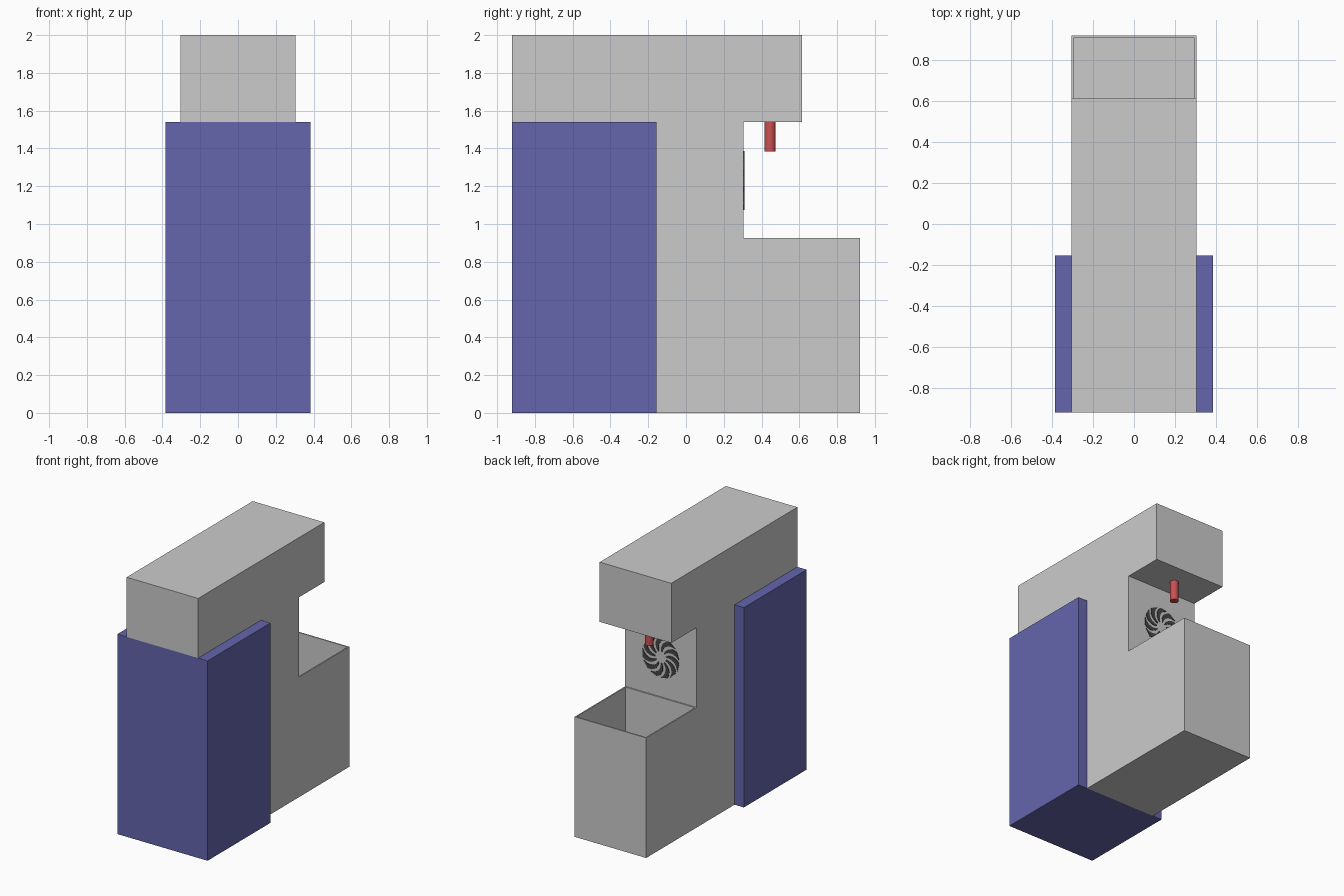
import bpy, bmesh
from math import sin, cos, pi

if "Cube" in bpy.data.objects:
    bpy.data.objects.remove(bpy.data.objects["Cube"])


def material(name, color):
    m = bpy.data.materials.new(name)
    m.diffuse_color = color
    m.use_nodes = True
    m.node_tree.nodes["Principled BSDF"].inputs["Base Color"].default_value = m.diffuse_color
    return m


def make_object(name, bm, mat=None):
    bmesh.ops.recalc_face_normals(bm, faces=bm.faces[:])
    me = bpy.data.meshes.new(name)
    bm.to_mesh(me)
    bm.free()
    ob = bpy.data.objects.new(name, me)
    bpy.context.collection.objects.link(ob)
    if mat:
        me.materials.append(mat)
    return ob


def prism(bm, points, direction):
    """Extrude a closed outline of 3D points along a direction."""
    face = bm.faces.new([bm.verts.new(p) for p in points])
    ext = bmesh.ops.extrude_face_region(bm, geom=[face])
    moved = [g for g in ext["geom"] if isinstance(g, bmesh.types.BMVert)]
    bmesh.ops.translate(bm, verts=moved, vec=direction)


def box(name, x, y0, y1, z0, z1, mat=None):
    bm = bmesh.new()
    prism(bm, [(-x, y0, z0), (-x, y1, z0), (-x, y1, z1), (-x, y0, z1)], (2 * x, 0, 0))
    return make_object(name, bm, mat)


blue = material("blue_panel", (0.13, 0.13, 0.42, 1))
red = material("red_nozzle", (0.6, 0.08, 0.08, 1))
dark = material("dark_vent", (0.06, 0.06, 0.06, 1))

# Grey housing: column, overhanging head and basin in one side profile
W = 0.305
profile = [(-0.155, 0), (0.92, 0), (0.92, 0.925), (0.305, 0.925), (0.305, 1.54),
           (0.615, 1.54), (0.615, 2), (-0.92, 2), (-0.92, 1.54), (-0.155, 1.54)]
bm = bmesh.new()
prism(bm, [(-W, y, z) for y, z in profile], (2 * W, 0, 0))
housing = make_object("housing", bm)

# Open basin with thin walls
cutter = box("basin_cutter", W - 0.01, 0.315, 0.91, 0.01, 1.2)
cutter.hide_render = True
cutter.hide_viewport = True
mod = housing.modifiers.new("basin", 'BOOLEAN')
mod.operation = 'DIFFERENCE'
mod.solver = 'EXACT'
mod.object = cutter

# Blue cabinet at the front
box("cabinet", 0.385, -0.92, -0.155, 0, 1.54, blue)

# Red nozzle hanging under the head
bpy.ops.mesh.primitive_cylinder_add(vertices=32, radius=0.03, depth=0.155,
                                    location=(0, 0.445, 1.4625))
nozzle = bpy.context.object
nozzle.name = "nozzle"
nozzle.data.materials.append(red)
bpy.ops.object.shade_smooth_by_angle()

# Swirl of curved vent blades on the column face
BLADES, STEPS = 11, 6
bm = bmesh.new()
for i in range(BLADES):
    sides = ([], [])
    for k in range(STEPS + 1):
        t = k / STEPS
        r = 0.045 + 0.112 * t
        mid = 2 * pi * i / BLADES + 0.55 * t * t
        half = 0.36 * pi / BLADES * (1 + t)
        for side, s in zip(sides, (-1, 1)):
            a = mid + s * half
            side.append((r * cos(a), 0.303, 1.23 + r * sin(a)))
    prism(bm, sides[0] + sides[1][::-1], (0, 0.006, 0))
make_object("vent_blades", bm, dark)
